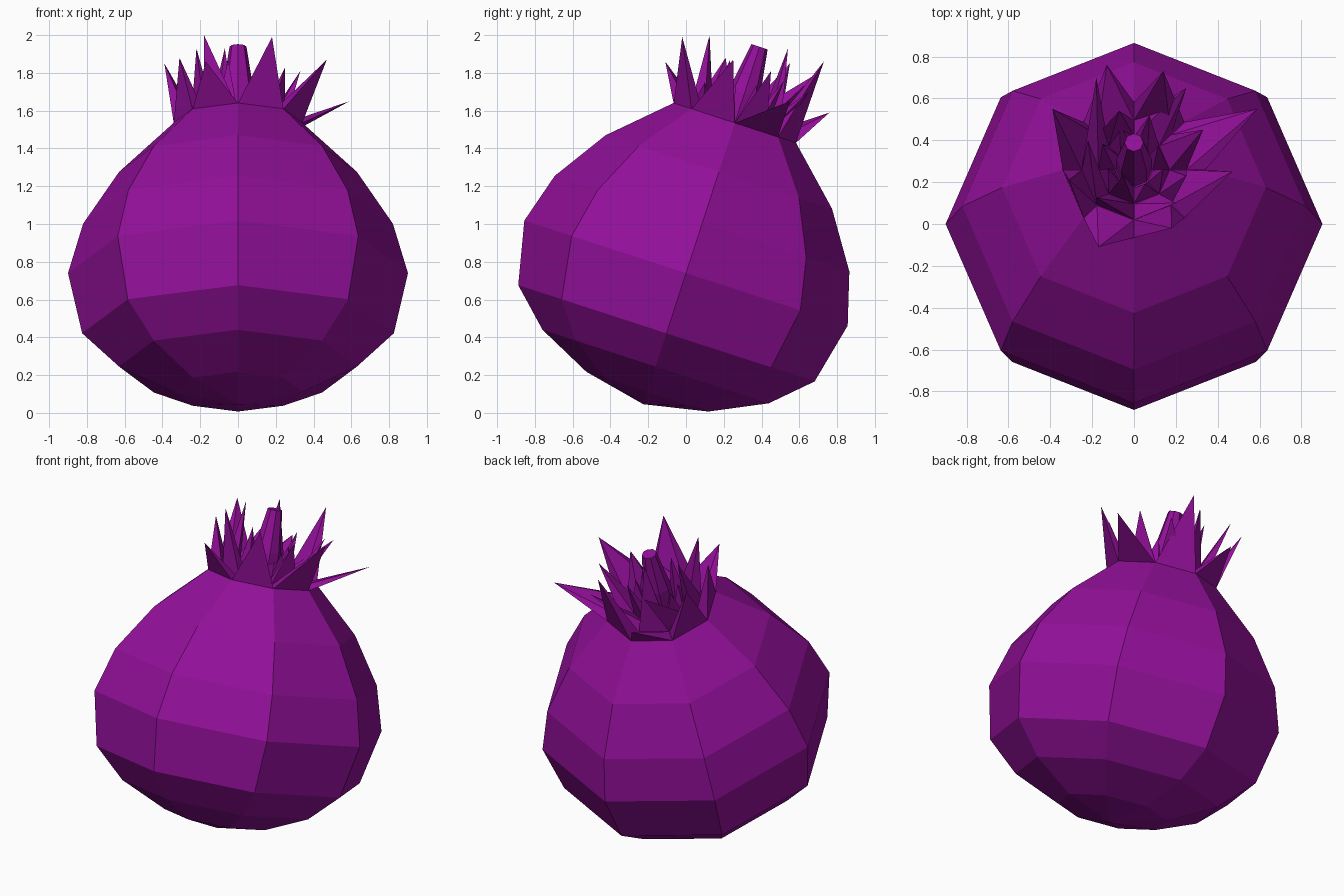
import bpy, bmesh, math, random
from mathutils import Matrix, Vector

if "Cube" in bpy.data.objects:
    bpy.data.objects.remove(bpy.data.objects["Cube"])

random.seed(4)
N = 8
# the fruit leans backwards by 18 degrees
TILT = Matrix.Translation((0, 0, 0.74)) @ Matrix.Rotation(math.radians(-18), 4, 'X')

mat = bpy.data.materials.new("purple_skin")
mat.diffuse_color = (0.29, 0.005, 0.32, 1)
mat.use_nodes = True
mat.node_tree.nodes["Principled BSDF"].inputs["Base Color"].default_value = mat.diffuse_color


def ring_point(r, t, k, n=N):
    a = 2 * math.pi * k / n - math.pi / 2
    return TILT @ Vector((r * math.cos(a), r * math.sin(a), t))


def finish(name, bm):
    bmesh.ops.recalc_face_normals(bm, faces=bm.faces[:])
    me = bpy.data.meshes.new(name)
    bm.to_mesh(me)
    bm.free()
    me.materials.append(mat)
    ob = bpy.data.objects.new(name, me)
    bpy.context.collection.objects.link(ob)


def lathe(name, profile, n=N):
    bm = bmesh.new()
    rings = [[bm.verts.new(ring_point(r, t, k, n)) for k in range(n)] for r, t in profile]
    for lo, hi in zip(rings, rings[1:]):
        for k in range(n):
            j = (k + 1) % n
            bm.faces.new((lo[k], lo[j], hi[j], hi[k]))
    bm.faces.new(rings[0])
    bm.faces.new(rings[-1])
    bmesh.ops.remove_doubles(bm, verts=bm.verts[:], dist=0.003)
    finish(name, bm)


# eight-sided body
lathe("fruit_body", [(0.001, -0.73), (0.34, -0.66), (0.63, -0.52), (0.825, -0.335), (0.9, 0),
                     (0.82, 0.275), (0.63, 0.563), (0.34, 0.837)])

# central stalk inside the crown
lathe("crown_stalk", [(0.085, 0.84), (0.085, 1.0), (0.045, 1.26)], 8)


# crown leaves: one pyramid per segment between an outer and an inner ring
def leaves(name, r_out, r_in, tips):
    bm = bmesh.new()
    for k, tip in enumerate(tips):
        base = [bm.verts.new(ring_point(r, 0.835, i))
                for r, i in ((r_out, k), (r_out, k + 1), (r_in, k + 1), (r_in, k))]
        top = bm.verts.new(tip)
        bm.faces.new(base)
        for i in range(4):
            bm.faces.new((base[i], base[(i + 1) % 4], top))
    finish(name, bm)


# segments run from the front towards the right and round
leaves("outer_leaves", 0.34, 0.25, [
    (0.18, -0.02, 1.99), (0.47, 0.25, 1.87), (0.59, 0.55, 1.65), (0.14, 0.73, 1.86),
    (-0.13, 0.76, 1.59), (-0.39, 0.55, 1.85), (-0.31, 0.21, 1.88), (-0.17, -0.11, 1.86)])
leaves("middle_leaves", 0.25, 0.17, [
    (0.20, 0.10, 1.75), (0.25, 0.23, 1.83), (0.33, 0.45, 1.81), (0.25, 0.65, 1.70),
    (-0.07, 0.54, 1.93), (-0.18, 0.70, 1.80), (-0.22, 0.40, 1.93), (-0.18, 0.125, 2.0)])
leaves("inner_leaves", 0.17, 0.09, [
    ring_point(random.uniform(0.12, 0.2), random.uniform(1.0, 1.16), k + 0.5) for k in range(N)])
